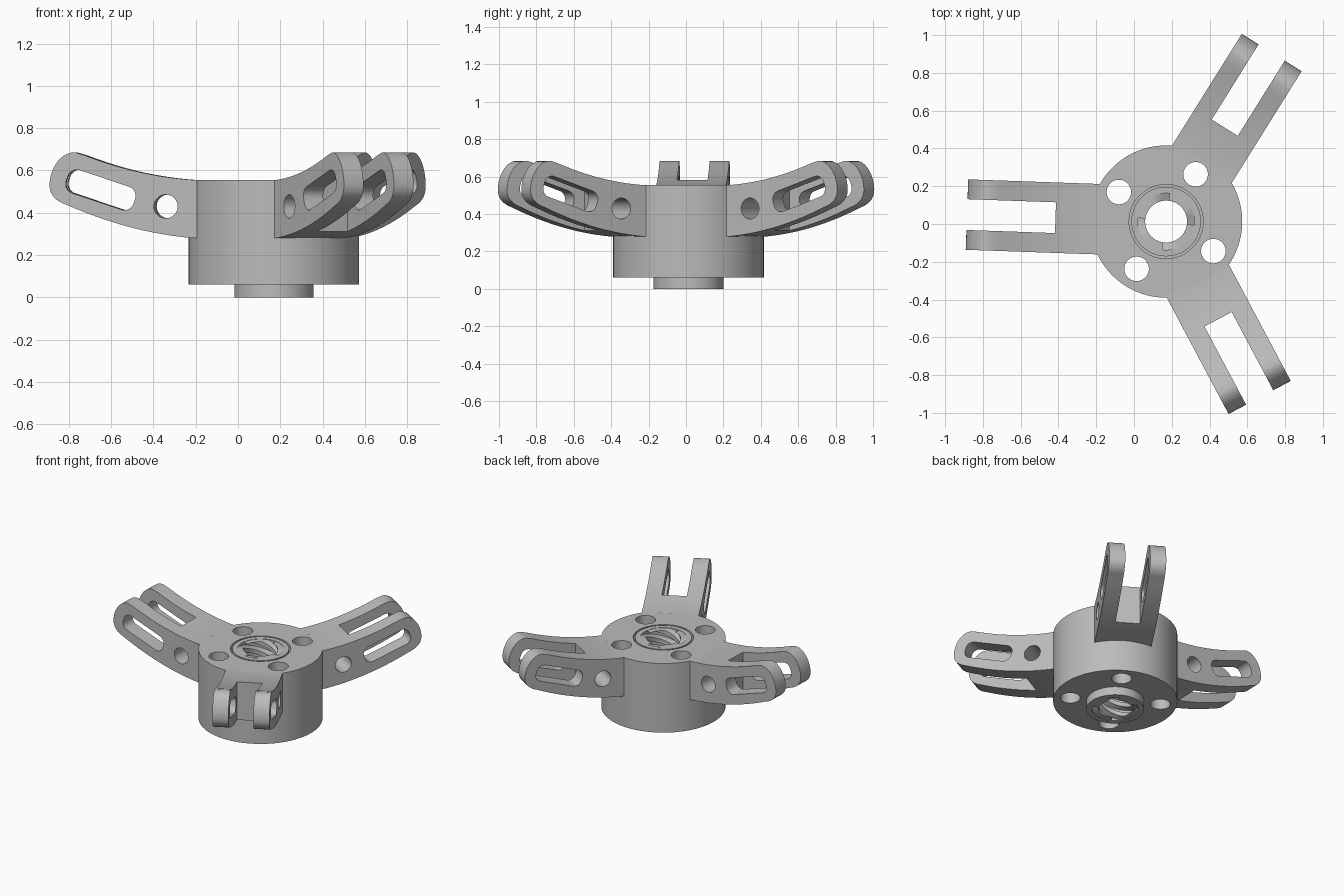
import bpy, bmesh
from math import sin, cos, pi, radians
from mathutils import Matrix, Vector
from mathutils.geometry import interpolate_bezier

old = bpy.data.objects.get("Cube")
if old:
    bpy.data.objects.remove(old)

CENTRE = Vector((0.17, 0.013, 0))
TOP = 0.555
ARM_ANGLES = {"left_back": 58, "right": 178, "left_front": 298}

grey = bpy.data.materials.new("satin_grey")
grey.use_nodes = True
colour = (0.5, 0.5, 0.5, 1)
grey.diffuse_color = colour
grey.node_tree.nodes["Principled BSDF"].inputs["Base Color"].default_value = colour


def add_object(name, mesh, matrix):
    ob = bpy.data.objects.new(name, mesh)
    bpy.context.collection.objects.link(ob)
    ob.matrix_world = matrix
    return ob


def finish(mesh):
    mesh.materials.clear()
    mesh.materials.append(grey)
    return mesh


def smooth(obs):
    bpy.ops.object.select_all(action='DESELECT')
    for ob in obs:
        ob.select_set(True)
    bpy.context.view_layer.objects.active = obs[0]
    bpy.ops.object.shade_smooth_by_angle(angle=radians(30))


def evaluated_mesh(ob):
    bpy.context.view_layer.update()
    graph = bpy.context.evaluated_depsgraph_get()
    return bpy.data.meshes.new_from_object(ob.evaluated_get(graph))


# Hub: a ring turned from one closed profile
def lathe(name, profile, steps):
    bm = bmesh.new()
    rings = [[bm.verts.new((r * cos(2 * pi * i / steps), r * sin(2 * pi * i / steps), z))
              for r, z in profile] for i in range(steps)]
    n = len(profile)
    for i in range(steps):
        a, b = rings[i], rings[(i + 1) % steps]
        for j in range(n):
            k = (j + 1) % n
            bm.faces.new((a[j], b[j], b[k], a[k]))
    bmesh.ops.recalc_face_normals(bm, faces=bm.faces)
    mesh = bpy.data.meshes.new(name)
    bm.to_mesh(mesh)
    bm.free()
    return mesh


BORE = 0.15
hub_profile = [(BORE, 0), (0.187, 0), (0.187, 0.06), (0.403, 0.06), (0.403, TOP),
               (0.196, TOP), (0.196, 0.45), (0.184, 0.45), (0.184, TOP), (BORE, TOP)]
hub = add_object("hub", lathe("hub", hub_profile, 96), Matrix.Translation(CENTRE))

# Four bolt holes cut through the hub
bm = bmesh.new()
for i in range(4):
    place = Matrix.Rotation(radians(58 + 90 * i), 4, 'Z') @ Matrix.Translation((0.295, 0, 0.3))
    bmesh.ops.create_cone(bm, cap_ends=True, segments=40, radius1=0.065, radius2=0.065,
                          depth=1, matrix=place)
cut_mesh = bpy.data.meshes.new("bolt_hole_cutter")
bm.to_mesh(cut_mesh)
bm.free()
cutter = add_object("bolt_hole_cutter", cut_mesh, Matrix.Translation(CENTRE))
cutter.hide_render = True
cut = hub.modifiers.new("bolt_holes", 'BOOLEAN')
cut.object = cutter
cut.solver = 'EXACT'
hub_mesh = evaluated_mesh(hub)
hub.modifiers.clear()
hub.data = finish(hub_mesh)
bpy.data.objects.remove(cutter)

# Four-start screw thread inside the bore
LEAD, STEPS = 0.293, 48
section = [(BORE + 0.005, -0.027), (0.111, -0.015), (0.111, 0.015), (BORE + 0.005, 0.027)]
bm = bmesh.new()
for start in range(4):
    prev = None
    for i in range(int(3 * STEPS) + 1):
        a = 2 * pi * (i / STEPS + start / 4)
        z = LEAD * (i / STEPS - 0.5)
        if z < -0.03 or z > TOP + 0.03:
            continue
        ring = [bm.verts.new((r * cos(a), r * sin(a), min(max(z + dz, 0.002), TOP - 0.002)))
                for r, dz in section]
        if prev:
            for j in range(3):
                bm.faces.new((prev[j], prev[j + 1], ring[j + 1], ring[j]))
        prev = ring
bmesh.ops.dissolve_degenerate(bm, edges=bm.edges, dist=0.0001)
bmesh.ops.recalc_face_normals(bm, faces=bm.faces)
# normals face the axis
for f in bm.faces:
    c = f.calc_center_median()
    if f.normal.dot(Vector((c.x, c.y, 0))) > 0.01:
        f.normal_flip()
thread_mesh = bpy.data.meshes.new("bore_thread")
bm.to_mesh(thread_mesh)
bm.free()
thread = add_object("bore_thread", finish(thread_mesh), Matrix.Translation(CENTRE))


# Arm plates: flat outlines with holes, thickened sideways
def plate(name, loops, thickness):
    curve = bpy.data.curves.new(name, 'CURVE')
    curve.dimensions = '2D'
    curve.fill_mode = 'BOTH'
    curve.extrude = thickness / 2
    for pts in loops:
        sp = curve.splines.new('POLY')
        sp.points.add(len(pts) - 1)
        for p, (x, y) in zip(sp.points, pts):
            p.co = (x, y, 0, 1)
        sp.use_cyclic_u = True
    ob = add_object(name + "_outline", curve, Matrix())
    mesh = evaluated_mesh(ob)
    bpy.data.objects.remove(ob)
    bm = bmesh.new()
    bm.from_mesh(mesh)
    bmesh.ops.remove_doubles(bm, verts=bm.verts, dist=0.0002)
    bmesh.ops.recalc_face_normals(bm, faces=bm.faces)
    bm.to_mesh(mesh)
    bm.free()
    mesh.name = name
    return finish(mesh)


def upper(r):
    d = max(r - 0.37, 0)
    return TOP + 0.0625 * d + 0.3125 * d * d


def lower(r):
    d = max(r - 0.37, 0)
    return 0.28 + 0.08 * d + 0.3 * d * d


def span(a, b, n):
    return [a + (b - a) * i / n for i in range(n + 1)]


def bezier(*pts):
    return [tuple(p)[:2] for p in interpolate_bezier(*[Vector((x, y, 0)) for x, y in pts], 12)]


def rounded_slot(cx, cy, half_l, half_w, radius, tilt):
    pts = []
    for q, (sx, sy) in enumerate([(1, 1), (-1, 1), (-1, -1), (1, -1)]):
        for a in span(q * pi / 2, (q + 1) * pi / 2, 8):
            x = sx * (half_l - radius) + radius * cos(a)
            y = sy * (half_w - radius) + radius * sin(a)
            pts.append((cx + x * cos(tilt) - y * sin(tilt), cy + x * sin(tilt) + y * cos(tilt)))
    return pts


pin_hole = [(0.505 + 0.056 * cos(2 * pi * i / 40), 0.43 + 0.056 * sin(2 * pi * i / 40))
            for i in range(40)]
slot = rounded_slot(0.813, 0.508, 0.168, 0.057, 0.046, radians(18.5))
tip_low = bezier((0.97, lower(0.97)), (1.03, 0.455), (1.057, 0.49), (1.055, 0.535))
tip_high = bezier((1.055, 0.535), (1.053, 0.61), (1.0, 0.69), (0.935, 0.685))
prong_outline = ([(r, lower(r)) for r in span(0.345, 0.95, 16)] + tip_low + tip_high[1:]
                 + [(r, upper(r)) for r in span(0.89, 0.345, 16)])
web_outline = ([(r, lower(r)) for r in span(0.372, 0.586, 6)]
               + [(r, upper(r)) for r in span(0.586, 0.372, 6)])
prong_mesh = plate("prong", [prong_outline, pin_hole, slot], 0.105)
web_mesh = plate("web", [web_outline, pin_hole], 0.164)

# Three forked arms: two prongs joined by a short web
shapes = [hub, thread]
for side, angle in ARM_ANGLES.items():
    turn = Matrix.Translation(CENTRE) @ Matrix.Rotation(radians(angle), 4, 'Z')
    stand = Matrix.Rotation(pi / 2, 4, 'X')
    for label, offset in (("first", -0.134), ("second", 0.134)):
        shapes.append(add_object(f"{side}_arm_{label}_prong", prong_mesh,
                                 turn @ Matrix.Translation((0, offset, 0)) @ stand))
    shapes.append(add_object(f"{side}_arm_web", web_mesh, turn @ stand))
smooth(shapes)
